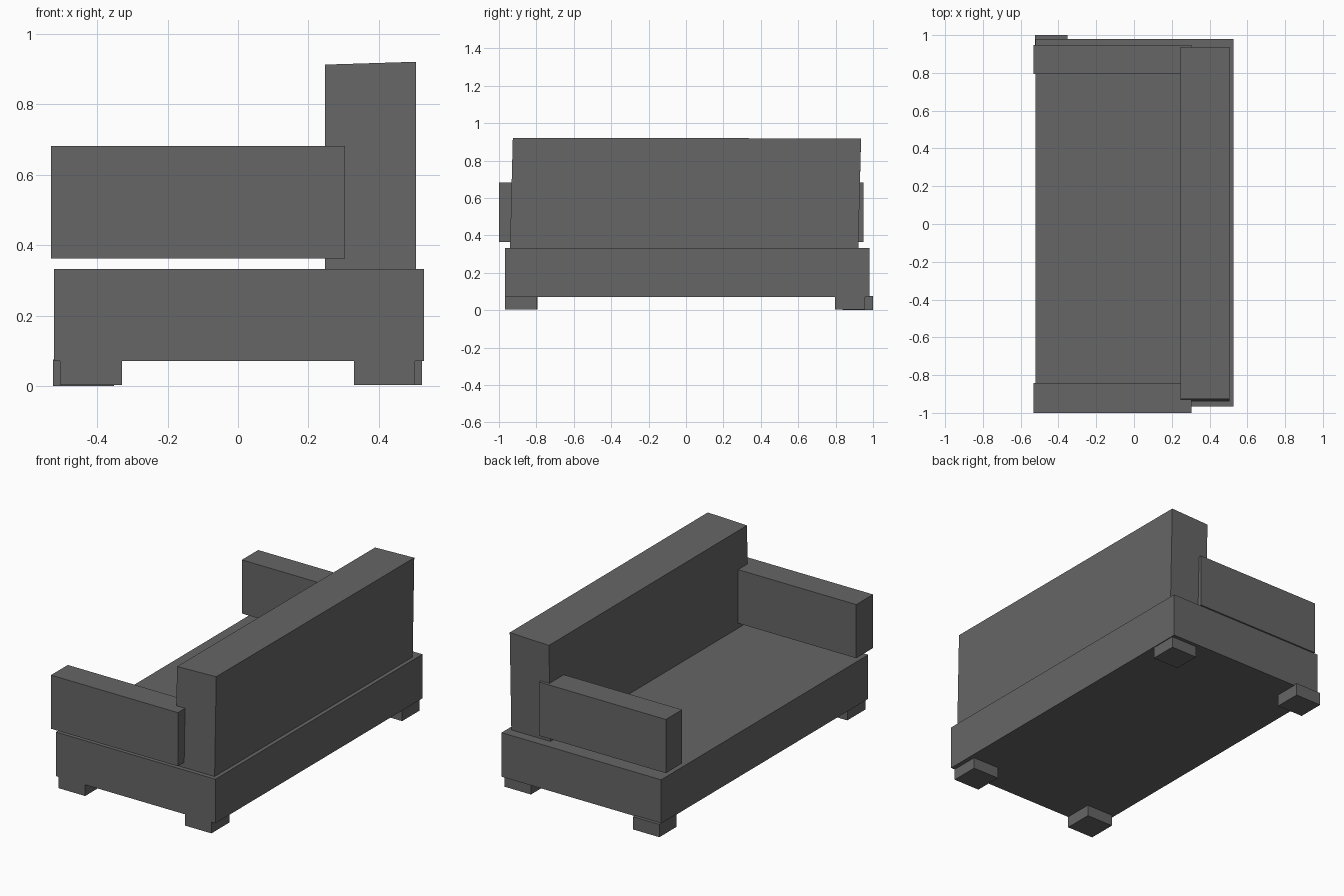
import bpy, bmesh
from mathutils import Vector

if "Cube" in bpy.data.objects:
    bpy.data.objects.remove(bpy.data.objects["Cube"])

grey = bpy.data.materials.new("dark grey fabric")
grey.diffuse_color = (0.133, 0.133, 0.133, 1)
grey.use_nodes = True
grey.node_tree.nodes["Principled BSDF"].inputs["Base Color"].default_value = grey.diffuse_color


def box(name, x, y, z):
    """Axis-aligned box from (min, max) ranges."""
    bm = bmesh.new()
    bmesh.ops.create_cube(bm, size=1)
    for v in bm.verts:
        v.co = Vector([r[0] + (c + 0.5) * (r[1] - r[0])
                       for c, r in zip(v.co, (x, y, z))])
    mesh = bpy.data.meshes.new(name)
    bm.to_mesh(mesh)
    bm.free()
    mesh.materials.append(grey)
    ob = bpy.data.objects.new(name, mesh)
    bpy.context.collection.objects.link(ob)
    return ob


# Seat platform
box("seat_base", (-0.522, 0.528), (-0.967, 0.98), (0.071, 0.333))

# Armrests, floating slightly above the seat
for name, y in (("front_armrest", (-1.0, -0.842)), ("rear_armrest", (0.795, 0.948))):
    box(name, (-0.531, 0.304), y, (0.363, 0.682))

# Backrest: leans slightly along y, top slopes gently
back = box("backrest", (0.247, 0.505), (-0.941, 0.921), (0.333, 0.921))
for v in back.data.vertices:
    if v.co.z > 0.5:
        v.co.y += 0.015
        if v.co.x < 0.4:
            v.co.z -= 0.008
        if v.co.y > 0:
            v.co.z -= 0.003

# Feet, slightly unevenly placed
feet = {
    "front_left_foot": ((-0.505, -0.329), (-0.967, -0.795), 0.004),
    "front_right_foot": ((0.329, 0.502), (-0.967, -0.797), 0.004),
    "rear_left_foot": ((-0.525, -0.352), (0.838, 1.0), 0.0),
    "rear_right_foot": ((0.350, 0.523), (0.796, 0.958), 0.004),
}
for name, (x, y, z0) in feet.items():
    box(name, x, y, (z0, 0.076))
